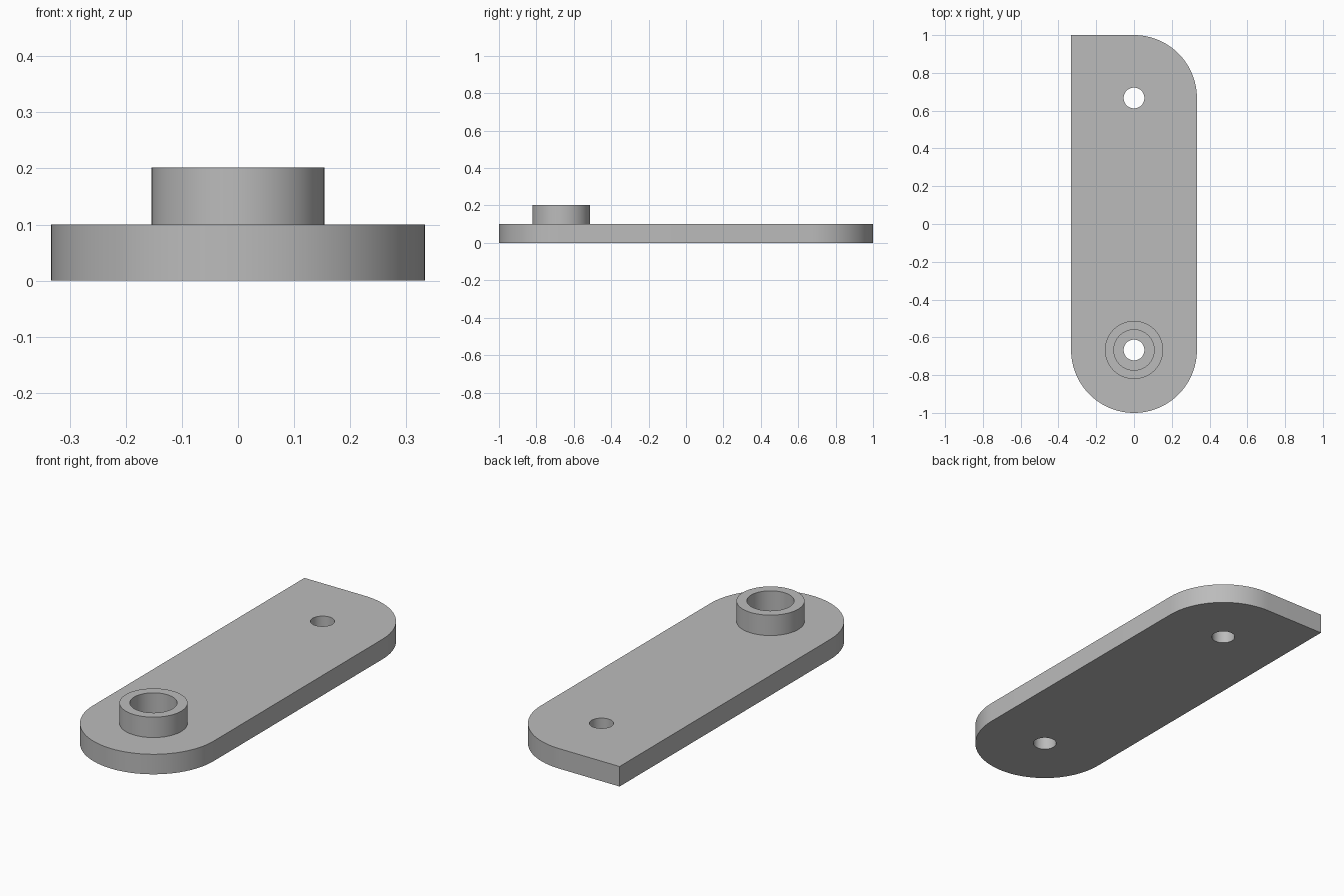
import bpy, bmesh, math
from mathutils import Vector

cube = bpy.data.objects.get("Cube")
if cube:
    bpy.data.objects.remove(cube, do_unlink=True)

HALF_WIDTH = 0.333
PIVOT_Y = 0.667
THICK = 0.1
HOLE_R = 0.055

grey = bpy.data.materials.new("plain_grey")
grey.use_nodes = True
grey.diffuse_color = (0.5, 0.5, 0.5, 1)
grey.node_tree.nodes["Principled BSDF"].inputs["Base Color"].default_value = (0.5, 0.5, 0.5, 1)


def arc(cy, r, start, end, n):
    """Points on an arc centred on x = 0, angles in degrees."""
    angles = [math.radians(start + (end - start) * i / n) for i in range(n + 1)]
    return [(r * math.cos(a), cy + r * math.sin(a)) for a in angles]


def circle(cy, r, n=64):
    return arc(cy, r, 0, 360, n)[:-1]


def extruded(name, loops, z, height, closed_base=True):
    """Fill an outline with holes and extrude it upward."""
    bm = bmesh.new()
    for loop in loops:
        verts = [bm.verts.new((x, y, z)) for x, y in loop]
        for a, b in zip(verts, verts[1:] + verts[:1]):
            bm.edges.new((a, b))
    bmesh.ops.triangle_fill(bm, edges=bm.edges[:], use_beauty=True, normal=Vector((0, 0, 1)))
    base = bm.faces[:]
    res = bmesh.ops.extrude_face_region(bm, geom=base, use_keep_orig=True)
    top = [g for g in res["geom"] if isinstance(g, bmesh.types.BMVert)]
    bmesh.ops.translate(bm, verts=top, vec=(0, 0, height))
    bmesh.ops.recalc_face_normals(bm, faces=bm.faces[:])
    if not closed_base:
        bmesh.ops.delete(bm, geom=base, context="FACES_ONLY")
    mesh = bpy.data.meshes.new(name)
    bm.to_mesh(mesh)
    bm.free()
    mesh.materials.append(grey)
    obj = bpy.data.objects.new(name, mesh)
    bpy.context.collection.objects.link(obj)
    bpy.ops.object.select_all(action="DESELECT")
    obj.select_set(True)
    bpy.context.view_layer.objects.active = obj
    bpy.ops.object.shade_smooth_by_angle(angle=math.radians(30))
    return obj


# Plate: round front end, round back left corner, square back right corner
outline = (arc(-PIVOT_Y, HALF_WIDTH, 180, 360, 48)
           + arc(PIVOT_Y, HALF_WIDTH, 0, 90, 24)
           + [(-HALF_WIDTH, PIVOT_Y + HALF_WIDTH)])
extruded("plate", [outline, circle(PIVOT_Y, HOLE_R), circle(-PIVOT_Y, HOLE_R)], 0, THICK)

# Raised collar around the front hole, open where it meets the plate
extruded("collar", [circle(-PIVOT_Y, 0.154), circle(-PIVOT_Y, 0.107)],
         THICK, 0.102, closed_base=False)
